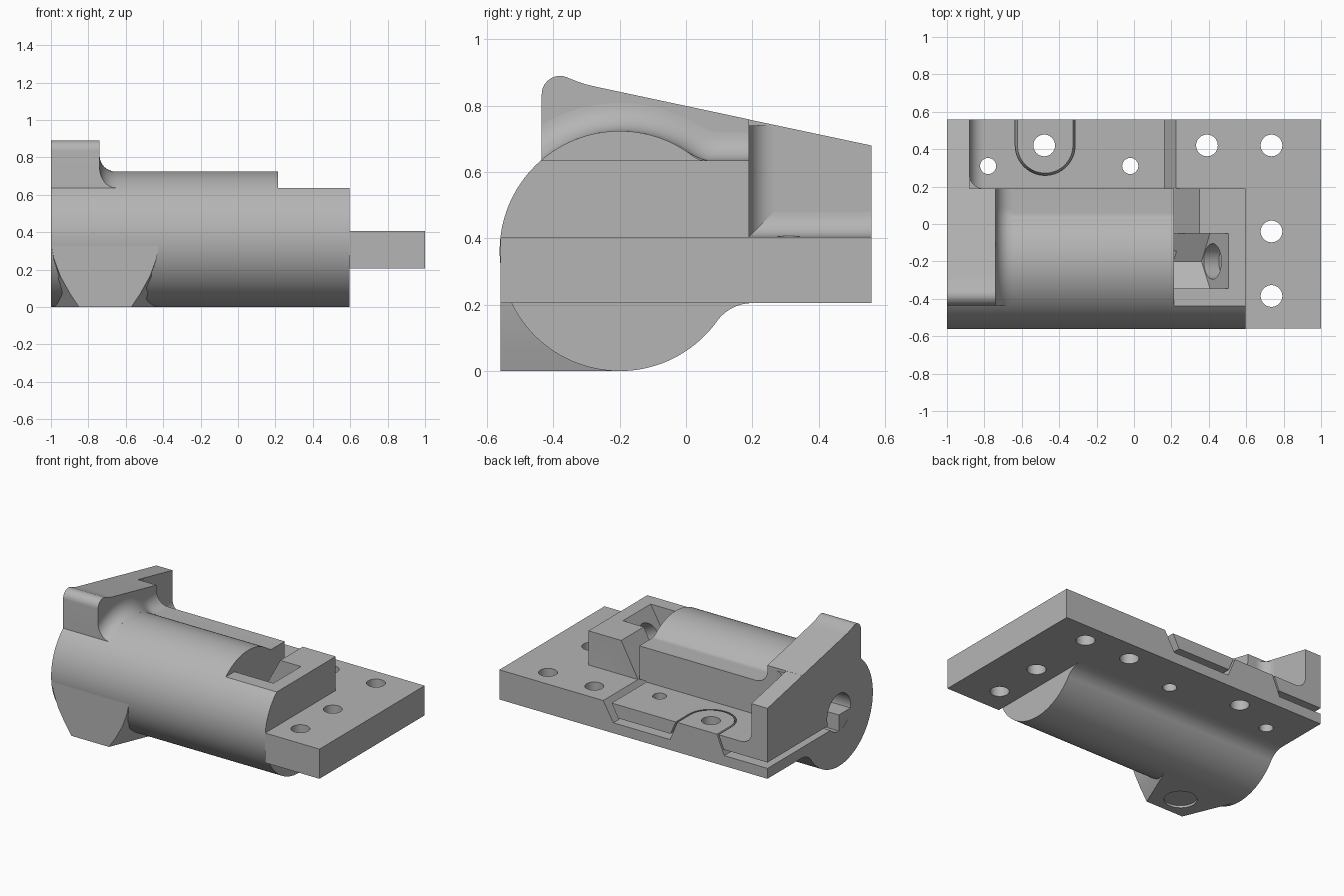
import bpy, bmesh, math
from mathutils import Vector

if "Cube" in bpy.data.objects:
    bpy.data.objects.remove(bpy.data.objects["Cube"])

steel = bpy.data.materials.new("plain grey")
steel.use_nodes = True
grey = (0.46, 0.46, 0.46, 1)
steel.diffuse_color = grey
steel.node_tree.nodes["Principled BSDF"].inputs["Base Color"].default_value = grey


def loft(name, rings):
    """Solid through a list of matching point rings, with flat end caps."""
    bm = bmesh.new()
    rows = [[bm.verts.new(p) for p in ring] for ring in rings]
    n = len(rows[0])
    for a, b in zip(rows, rows[1:]):
        for i in range(n):
            j = (i + 1) % n
            bm.faces.new((a[i], a[j], b[j], b[i]))
    bm.faces.new(rows[0])
    bm.faces.new(rows[-1])
    bmesh.ops.recalc_face_normals(bm, faces=bm.faces)
    mesh = bpy.data.meshes.new(name)
    bm.to_mesh(mesh)
    bm.free()
    mesh.materials.append(steel)
    ob = bpy.data.objects.new(name, mesh)
    bpy.context.collection.objects.link(ob)
    return ob


def prism(name, pts, lo, hi, axis):
    """Extrude a 2D outline along an axis."""
    def place(p, t):
        return {"x": (t, *p), "y": (p[0], t, p[1]), "z": (*p, t)}[axis]
    return loft(name, [[place(p, t) for p in pts] for t in (lo, hi)])


def arc(cx, cy, r, a0, a1, n):
    angles = [math.radians(a0 + (a1 - a0) * i / n) for i in range(n + 1)]
    return [(cx + r * math.cos(a), cy + r * math.sin(a)) for a in angles]


def rod(name, start, end, r):
    """Round cutter between two points."""
    a, b = Vector(start), Vector(end)
    turn = (b - a).to_track_quat("Z", "Y")
    ring = [turn @ Vector((*p, 0)) for p in arc(0, 0, r, 0, 352.5, 47)]
    return loft(name, [[a + v for v in ring], [b + v for v in ring]])


def cut(target, cutters):
    for c in cutters:
        mod = target.modifiers.new("cut", "BOOLEAN")
        mod.operation, mod.solver, mod.object = "DIFFERENCE", "EXACT", c
        bpy.context.view_layer.objects.active = target
        bpy.ops.object.modifier_apply(modifier=mod.name)


BACK, AXIS_Y, AXIS_Z, R = 0.56, -0.2, 0.362, 0.362
FLOOR, STEP, LEDGE = 0.405, 0.635, 0.19

# Round body with coves to the ledge and to the plate underside
outline = arc(AXIS_Y, AXIS_Z, R, -35.8, -307.8, 90)
outline += arc(0.059, STEP + 0.06, 0.06, -128, -90, 8)
outline += [(LEDGE, STEP), (LEDGE, 0.3)]
outline += arc(0.2, 0.074, 0.131, 90, 143, 10)
body = prism("round_body", outline, -1, 0.595, "x")

# Base plate, wider at one end
plate = prism("base_plate", [(-1, 0.15), (0.595, 0.15), (0.595, -0.56), (1, -0.56),
                             (1, BACK), (-1, BACK)], 0.205, FLOOR, "z")

# Tapered front foot, narrowing towards the bottom of its front face
side = [(0.14, 0), (0.19, 0.075), (0.24, 0.165), (0.275, 0.26), (0.29, 0.345)]
foot_x = -0.71
front = [(foot_x + w, z) for w, z in side] + [(foot_x - w, z) for w, z in reversed(side)]
rear = [(foot_x + s * 0.29, z) for s, zs in ((1, side), (-1, side[::-1])) for _, z in zs]
foot = loft("front_foot", [[(x, -0.56, z) for x, z in front],
                           [(x, AXIS_Y, z) for x, z in rear]])

# End wall: thick above the body, thin behind it
crest = [(-0.435, 0.6)] + arc(-0.38, 0.835, 0.055, 180, 70, 12)
crest += [(-0.33, 0.874), (-0.3, 0.864), (-0.27, 0.857), (LEDGE, 0.759)]
wall = prism("end_wall", crest + [(LEDGE, 0.55)], -1, -0.74, "x")
rear_wall = prism("rear_wall", [(0.15, 0.35), (0.15, 0.767), (BACK, 0.68), (BACK, 0.35)],
                  -1, -0.88, "x")


# Cove between the end wall and the body
def top_height(y, d):
    r = R + d
    round_z = AXIS_Z + math.sqrt(max(r * r - (y - AXIS_Y) ** 2, 0))
    if y < AXIS_Y:
        return round_z
    k = 0.03
    h = max(k - abs(round_z - STEP - d), 0) / k
    return max(round_z, STEP + d) + h * h * k / 4


ys = [-0.435 + (LEDGE + 0.435) * i / 40 for i in range(41)]
rings = []
for i in range(9):
    t = math.radians(90 * i / 8)
    x, d = -0.655 - 0.085 * math.cos(t), 0.085 * (1 - math.sin(t))
    rings.append([(x, y, top_height(y, d)) for y in ys] + [(x, LEDGE, 0.55), (x, -0.435, 0.55)])
wall_cove = loft("wall_cove", rings)

# Coves at the foot and inner corner of the rear wall
corner_cove = prism("corner_cove", [(-0.88, 0.19)] + arc(-0.805, 0.265, 0.075, 180, 270, 10),
                    0.39, 0.74, "z")
floor_cove = prism("floor_cove", [(-0.88, FLOOR)] + arc(-0.805, 0.48, 0.075, 180, 270, 10),
                   LEDGE, BACK, "y")


# Tapered island around the clamp hole
def island_shape(name, grow, back, z0, z1):
    rings = []
    for z in (z0, z1):
        r = 0.148 + grow + (FLOOR - z) * 0.42
        pts = arc(-0.475, 0.42, r, 180, 360, 32)
        pts = [(-0.475 - r, back)] + pts + [(-0.475 + r, back)]
        rings.append([(x, y, z) for x, y in pts])
    return loft(name, rings)


island = island_shape("clamp_island", 0, BACK, 0.26, FLOOR)
island_gap = island_shape("island_gap", 0.012, 0.6, 0.275, 0.42)

# Cutters: clamp slit, bore, screw holes
slit = prism("slit", [(0.228, 0.41), (0.15, 0.275), (-1.05, 0.275), (-1.05, 0.315),
                      (0.115, 0.315), (0.165, 0.41)], AXIS_Y, 0.65, "y")
bore = rod("bore", (-1.05, AXIS_Y, AXIS_Z), (0.1, AXIS_Y, AXIS_Z), 0.125)
holes = [rod("hole", (x, y, 0.1), (x, y, 0.6), r) for x, y, r in (
    (0.735, 0.42, 0.058), (0.735, -0.04, 0.058), (0.735, -0.385, 0.058), (0.39, 0.42, 0.058),
    (-0.48, 0.42, 0.058), (-0.78, 0.31, 0.043), (-0.02, 0.31, 0.043))]

# Cutters: lowered end, slanted slot, nut pocket with slanted end, screw hole, foot hole
lowered = prism("lowered", [(-0.6, STEP), (0.3, STEP), (0.3, 0.9), (-0.6, 0.9)], 0.215, 0.7, "x")
slot = prism("slot", [(0.215, FLOOR), (0.225, FLOOR), (0.361, 0.655), (0.215, 0.655)],
             -0.05, 0.25, "y")
vee = [(-0.345, 0.66), (-0.345, 0.46), (-0.2, 0.38), (-0.05, 0.46), (-0.05, 0.66)]
pocket = loft("pocket", [[(0.215, y, z) for y, z in vee],
                         [(0.505 - (STEP - z) * 0.565, y, z) for y, z in vee]])
screw = rod("screw", (0.37, AXIS_Y, 0.513), (0.5, AXIS_Y, 0.44), 0.095)
foot_hole = rod("foot_hole", (foot_x, -0.41, -0.05), (foot_x, -0.41, 0.015), 0.1)

cut(body, [bore, slit, lowered, slot, pocket, screw])
cut(plate, [slit, island_gap] + holes)
cut(island, [holes[4]])
cut(floor_cove, [holes[5]])
cut(foot, [foot_hole])

for c in [slit, bore, island_gap, lowered, slot, pocket, screw, foot_hole] + holes:
    bpy.data.objects.remove(c)

# Smooth the curved faces and keep the edges sharp
bpy.ops.object.select_all(action="DESELECT")
for ob in (body, plate, foot, wall, rear_wall, wall_cove, corner_cove, floor_cove, island):
    ob.select_set(True)
    bpy.context.view_layer.objects.active = ob
bpy.ops.object.shade_smooth_by_angle(angle=math.radians(30))
